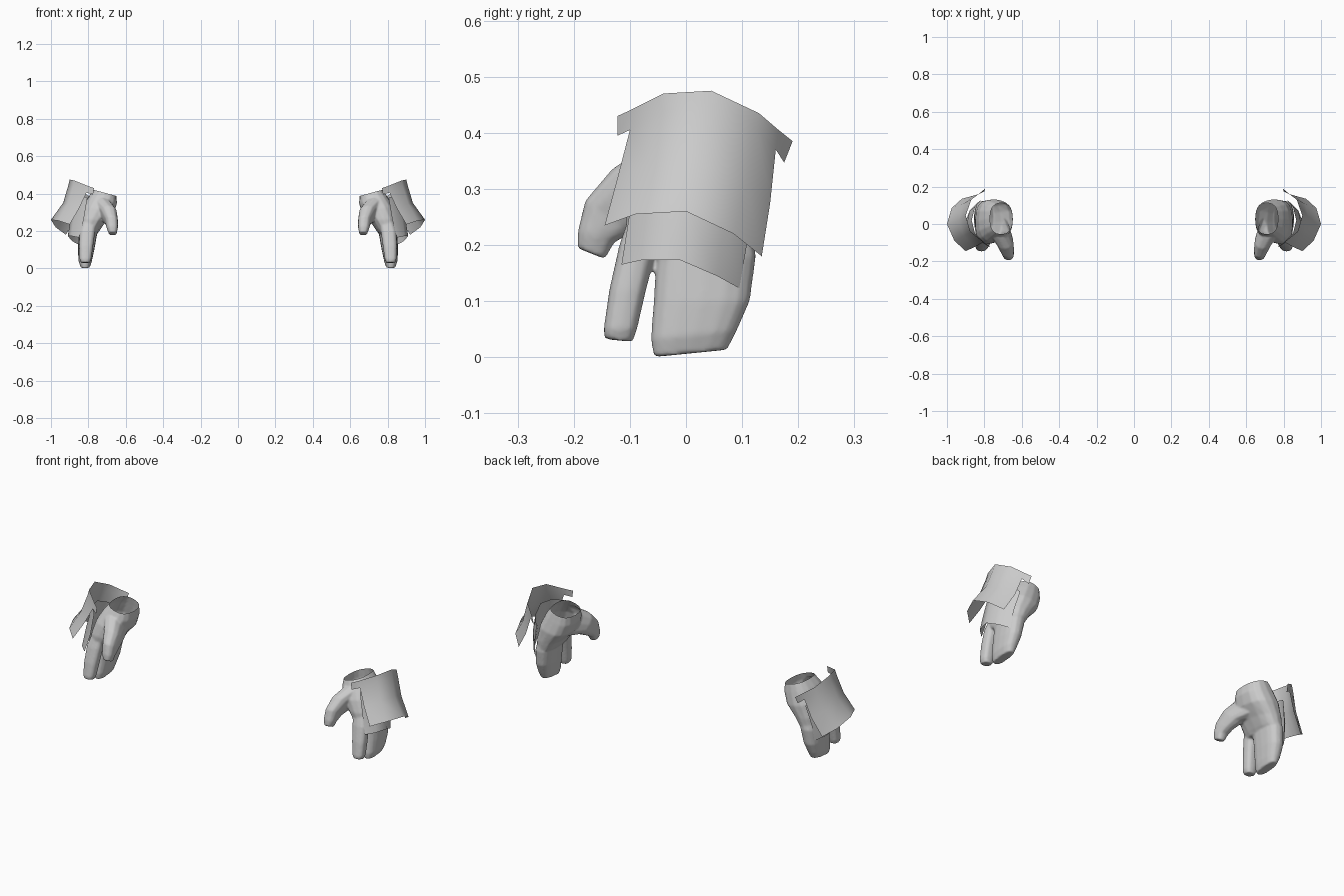
import bpy, bmesh
from math import cos, sin, pi
from mathutils import Vector

if "Cube" in bpy.data.objects:
    bpy.data.objects.remove(bpy.data.objects["Cube"])


def finish(obj, angle):
    """Smooth shade and mirror to the other side."""
    bpy.ops.object.select_all(action='DESELECT')
    obj.select_set(True)
    bpy.context.view_layer.objects.active = obj
    bpy.ops.object.shade_smooth_by_angle(angle=angle)
    m = obj.modifiers.new("mirror", 'MIRROR')
    m.use_mirror_merge = False


def make(name, bm):
    me = bpy.data.meshes.new(name)
    bm.to_mesh(me)
    bm.free()
    obj = bpy.data.objects.new(name, me)
    bpy.context.collection.objects.link(obj)
    return obj


def loft(bm, sections, n=16, power=0.8):
    """Closed tube through rings: x, y, z, rx, ry, slope in x, slope in y."""
    rings = []
    for x, y, z, rx, ry, sx, sy in sections:
        ring = []
        for i in range(n):
            c, s = cos(2 * pi * i / n), sin(2 * pi * i / n)
            dx = rx * abs(c) ** power * (1 if c > 0 else -1)
            dy = ry * abs(s) ** power * (1 if s > 0 else -1)
            ring.append(bm.verts.new((x + dx, y + dy, z + dx * sx + dy * sy)))
        rings.append(ring)
    # rings run downward, so this winding faces outward
    for a, b in zip(rings, rings[1:]):
        for i in range(n):
            j = (i + 1) % n
            bm.faces.new((a[j], a[i], b[i], b[j]))
    bm.faces.new(rings[0])
    bm.faces.new(rings[-1][::-1])


def sheet(name, rows, tabs=()):
    """Open plate from rows of points, with optional strap tabs (corner lists)."""
    bm = bmesh.new()
    grid = [[bm.verts.new(p) for p in row] for row in rows]
    for a, b in zip(grid, grid[1:]):
        for i in range(len(a) - 1):
            bm.faces.new((a[i], b[i], b[i + 1], a[i + 1]))
    for tab in tabs:
        bm.faces.new([bm.verts.new(p) for p in tab])
    bmesh.ops.remove_doubles(bm, verts=bm.verts, dist=0.0005)
    obj = make(name, bm)
    finish(obj, 1.0)
    return obj


hand_bm = bmesh.new()
# Palm, wrist ring at the top
loft(hand_bm, [
    (.708, .03, .410, .058, .082, .27, 0),
    (.723, .025, .365, .076, .097, .25, -.05),
    (.748, .018, .31, .083, .115, .2, -.08),
    (.780, .01, .25, .068, .118, .1, -.1),
    (.797, .008, .20, .055, .114, 0, -.1),
    (.80, .006, .185, .045, .10, 0, -.05)])
# Index finger
loft(hand_bm, [
    (.79, -.065, .27, .035, .030, 0, 0),
    (.805, -.085, .20, .042, .034, 0, 0),
    (.812, -.104, .12, .038, .033, 0, 0),
    (.816, -.117, .05, .032, .030, 0, 0),
    (.816, -.120, .030, .024, .025, 0, -.1)], 12, .75)
# Joined fingers
loft(hand_bm, [
    (.785, .03, .26, .045, .085, 0, 0),
    (.803, .036, .18, .049, .089, 0, 0),
    (.812, .028, .10, .044, .086, 0, 0),
    (.817, .014, .04, .036, .077, 0, .1),
    (.817, .008, .007, .025, .066, 0, .1)], 16, .8)
# Thumb, leaning forward with a broad web to the palm
loft(hand_bm, [
    (.725, -.02, .315, .055, .055, 0, -1.1),
    (.692, -.088, .290, .046, .045, 0, -1.0),
    (.676, -.138, .250, .035, .042, 0, -.7),
    (.672, -.160, .215, .030, .033, 0, -.3),
    (.670, -.169, .185, .021, .025, 0, -.4)], 12, .8)
hand = make("hand", hand_bm)

# Fuse the palm and digits into one skin
m = hand.modifiers.new("fuse", 'REMESH')
m.mode = 'VOXEL'
m.voxel_size = 0.005
m = hand.modifiers.new("soften", 'SMOOTH')
m.factor = 0.5
m.iterations = 6
bpy.context.view_layer.update()
dg = bpy.context.evaluated_depsgraph_get()
fused = bpy.data.meshes.new_from_object(hand.evaluated_get(dg))
hand.modifiers.clear()
hand.data = fused

# Cut the wrist open
bm = bmesh.new()
bm.from_mesh(hand.data)
bmesh.ops.bisect_plane(bm, geom=bm.verts[:] + bm.edges[:] + bm.faces[:],
                       plane_co=Vector((.708, .03, .403)),
                       plane_no=Vector((-.27, 0, 1)), clear_outer=True)
bm.to_mesh(hand.data)
bm.free()
finish(hand, 0.9)

# Outer flared guard plate with strap tabs
front, back = (.80, -.10, .44), (.825, .165, .405)
sheet("outer_guard", [
    [front, (.875, -.04, .47), (.90, .045, .475), (.87, .13, .435), back],
    [(.81, -.10, .405), (.88, -.047, .44), (.907, .04, .445), (.88, .127, .405), (.83, .16, .37)],
    [(.85, -.122, .32), (.91, -.065, .345), (.935, .02, .35), (.915, .108, .31), (.865, .15, .275)],
    [(.90, -.145, .235), (.96, -.09, .255), (1.0, 0, .26), (.975, .085, .22), (.92, .135, .18)]],
    tabs=[[front, (.77, -.122, .43), (.775, -.122, .395), (.81, -.10, .405)],
          [back, (.83, .16, .37), (.80, .175, .347), (.795, .19, .385)]])

# Inner guard plate over the knuckles
sheet("knuckle_guard", [
    [(.805, -.095, .38), (.85, -.05, .39), (.868, .02, .39), (.85, .09, .36), (.815, .13, .32)],
    [(.825, -.10, .26), (.878, -.06, .275), (.893, 0, .28), (.88, .07, .25), (.84, .11, .21)],
    [(.85, -.115, .165), (.89, -.08, .173), (.91, -.01, .173), (.885, .055, .145), (.845, .095, .123)]])
